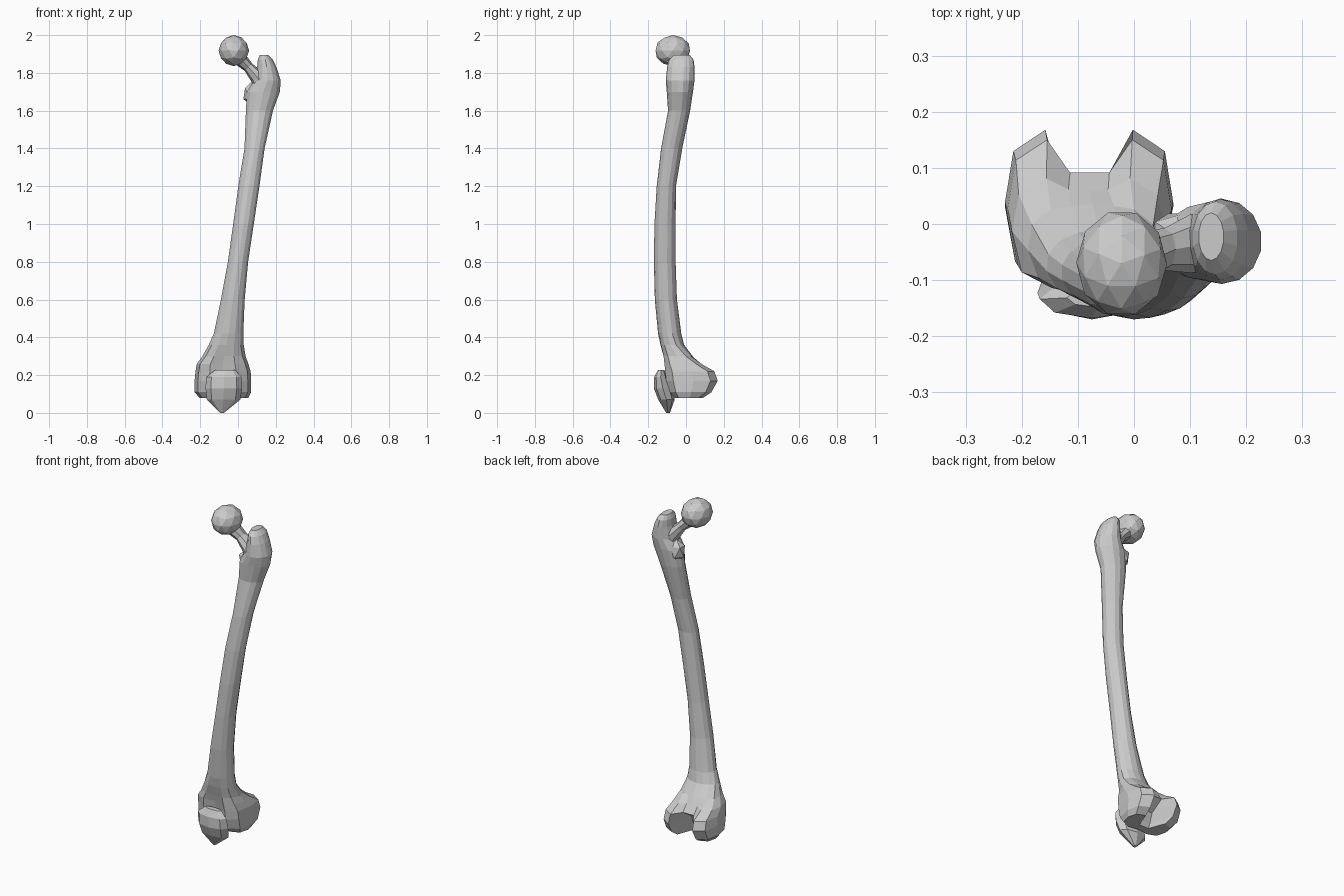
import bpy, bmesh, math
from mathutils import Vector, Matrix

if "Cube" in bpy.data.objects:
    bpy.data.objects.remove(bpy.data.objects["Cube"])


def finish(bm, name):
    bmesh.ops.recalc_face_normals(bm, faces=bm.faces)
    me = bpy.data.meshes.new(name)
    bm.to_mesh(me)
    bm.free()
    ob = bpy.data.objects.new(name, me)
    bpy.context.collection.objects.link(ob)
    return ob


def loft(name, rings):
    bm = bmesh.new()
    loops = [[bm.verts.new(p) for p in r] for r in rings]
    n = len(loops[0])
    for a, b in zip(loops, loops[1:]):
        for i in range(n):
            j = (i + 1) % n
            bm.faces.new((a[i], a[j], b[j], b[i]))
    bm.faces.new(loops[0])
    bm.faces.new(loops[-1])
    return finish(bm, name)


def circle(n):
    # unit section, starting at the front
    return [(math.sin(2 * math.pi * i / n), -math.cos(2 * math.pi * i / n)) for i in range(n)]


def place(section, z, x0, x1, y0, y1):
    return [((x0 + x1) / 2 + u * (x1 - x0) / 2, (y0 + y1) / 2 + v * (y1 - y0) / 2, z)
            for u, v in section]


def blob(name, centre, size, sub=2, turn=0):
    bm = bmesh.new()
    bmesh.ops.create_icosphere(bm, subdivisions=sub, radius=1)
    m = (Matrix.Translation(centre) @ Matrix.Diagonal((*size, 1))
         @ Matrix.Rotation(turn, 4, 'Z'))
    bmesh.ops.transform(bm, matrix=m, verts=bm.verts)
    return finish(bm, name)


# Knee end: half of the two-lobed section, front to back, then mirrored
def knee_section(notch):
    half = [(0, -.86), (.48, -1), (.88, -.72), (1, .05), (.9, .72), (.52, 1), (.24, notch), (0, notch)]
    return half + [(-u, v) for u, v in half[-2:0:-1]]


# Shaft from knee to greater trochanter: z, x0, x1, y0, y1, knee blend, notch
SHAFT = [
    (.08, -.205, .055, -.06, .09, 1, -.3),
    (.11, -.23, .07, -.085, .135, 1, -.3),
    (.17, -.23, .07, -.105, .168, 1, -.15),
    (.22, -.225, .067, -.11, .15, 1, .55),
    (.26, -.218, .055, -.115, .085, .9, .75),
    (.30, -.19, .042, -.122, .04, .55, .9),
    (.36, -.157, .032, -.137, -.01, .2, 1),
    (.42, -.13, .03, -.148, -.025, 0, 1),
    (.60, -.092, .037, -.165, -.048, 0, 1),
    (.80, -.055, .055, -.17, -.055, 0, 1),
    (1.0, -.027, .085, -.167, -.055, 0, 1),
    (1.2, .0, .115, -.155, -.053, 0, 1),
    (1.4, .033, .142, -.132, -.02, 0, 1),
    (1.6, .04, .187, -.095, .022, 0, 1),
    (1.7, .045, .224, -.102, .037, 0, 1),
    (1.76, .085, .228, -.107, .045, 0, 1),
    (1.83, .1, .205, -.1, .045, 0, 1),
    (1.87, .104, .185, -.09, .04, 0, 1),
    (1.895, .115, .16, -.065, .02, 0, 1),
]
rings = []
for z, x0, x1, y0, y1, k, notch in SHAFT:
    sec = [(a[0] * (1 - k) + b[0] * k, a[1] * (1 - k) + b[1] * k)
           for a, b in zip(circle(14), knee_section(notch))]
    rings.append(place(sec, z, x0, x1, y0, y1))
loft("femur_shaft", rings)

# Neck: oval tube leaning from the head down into the shaft
NECK = [(-.02, -.07, 1.905, .045, .055), (.02, -.058, 1.865, .036, .045),
        (.055, -.045, 1.83, .028, .038), (.1, -.035, 1.78, .04, .052),
        (.14, -.03, 1.71, .055, .055)]
across, depth = Vector((.7, 0, .7)), Vector((0, 1, 0))
loft("femur_neck", [[Vector((x, y, z)) + across * (u * r) + depth * (v * ry) for u, v in circle(8)]
                    for x, y, z, r, ry in NECK])

# Ball head and lesser trochanter
blob("femur_head", (-.022, -.07, 1.918), (.081, .095, .082), 2, .3)
blob("lesser_trochanter", (.075, -.02, 1.69), (.052, .045, .065), 1)

# Kneecap
KNEECAP = [(0, -.095, -.075, -.105, -.085), (.07, -.165, .012, -.147, -.06),
           (.13, -.172, .022, -.17, -.075), (.19, -.168, .018, -.168, -.1),
           (.228, -.12, -.015, -.148, -.115)]
loft("kneecap", [place(circle(8), *r) for r in KNEECAP])
